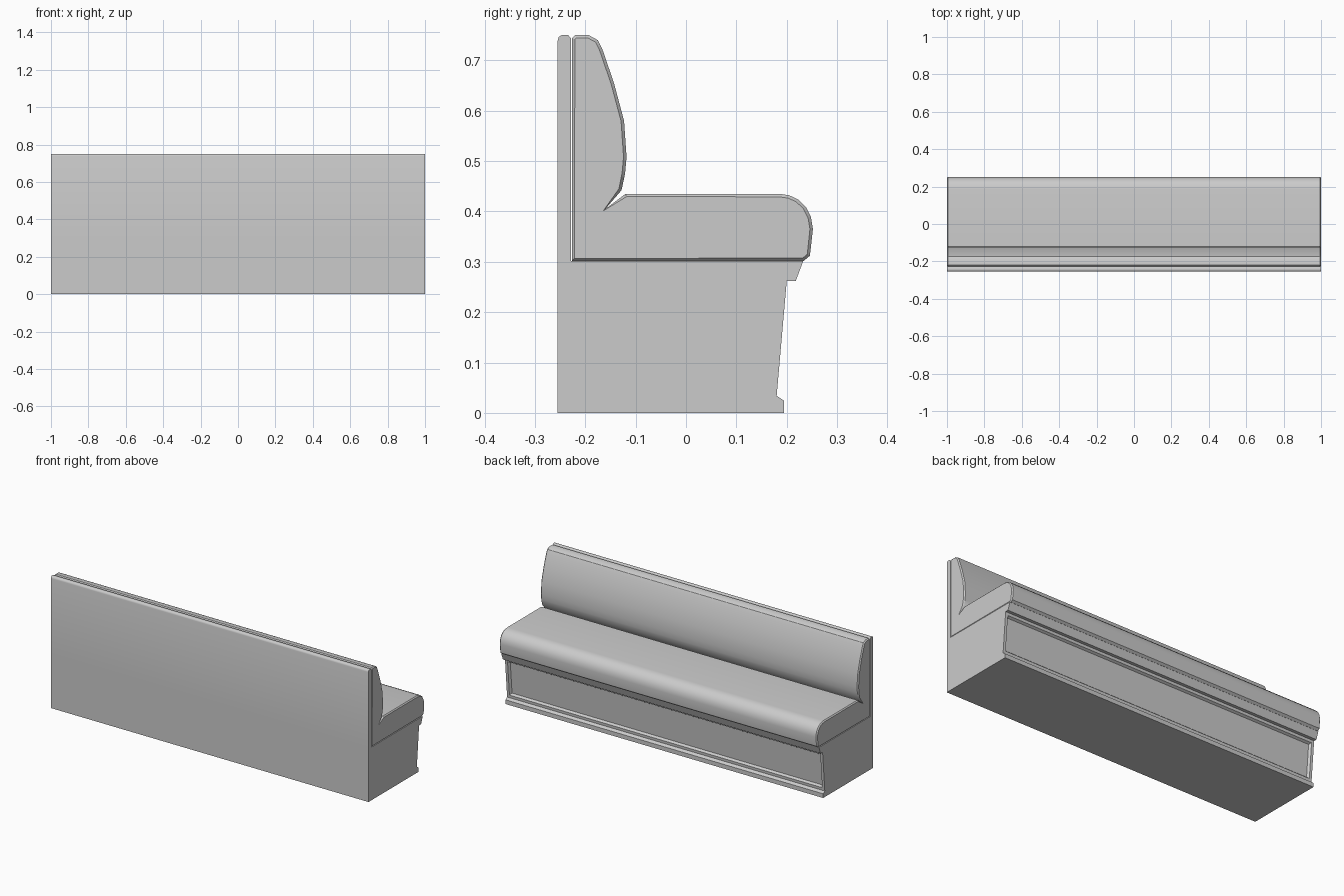
import bpy, bmesh, math

cube = bpy.data.objects.get("Cube")
if cube:
    bpy.data.objects.remove(cube, do_unlink=True)

grey = bpy.data.materials.new("plain_grey")
grey.use_nodes = True
grey.diffuse_color = (0.6, 0.6, 0.6, 1)
grey.node_tree.nodes["Principled BSDF"].inputs["Base Color"].default_value = (0.6, 0.6, 0.6, 1)


def extrude_profile(name, points, half, edit=None, smooth=30):
    """Sweep a (y, z) outline along x between -half and half."""
    bm = bmesh.new()
    left = [bm.verts.new((half, y, z)) for y, z in points]
    right = [bm.verts.new((-half, y, z)) for y, z in points]
    n = len(points)
    caps = [bm.faces.new(left), bm.faces.new(right[::-1])]
    for i in range(n):
        j = (i + 1) % n
        bm.faces.new((left[i], right[i], right[j], left[j]))
    bmesh.ops.recalc_face_normals(bm, faces=bm.faces)
    if edit:
        edit(bm, caps)
    mesh = bpy.data.meshes.new(name)
    bm.to_mesh(mesh)
    bm.free()
    obj = bpy.data.objects.new(name, mesh)
    bpy.context.collection.objects.link(obj)
    mesh.materials.append(grey)
    bpy.ops.object.select_all(action='DESELECT')
    obj.select_set(True)
    bpy.context.view_layer.objects.active = obj
    bpy.ops.object.shade_smooth_by_angle(angle=math.radians(smooth))
    return obj


def recess_front(bm, caps):
    """Framed sunken panel on the large sloping front face."""
    front = [f for f in bm.faces if f.normal.y > 0.5]
    face = max(front, key=lambda f: f.calc_area())
    bmesh.ops.inset_region(bm, faces=[face], thickness=0.022)
    bmesh.ops.inset_region(bm, faces=[face], thickness=0.012, depth=-0.012)


def soften_ends(bm, caps):
    """Narrow sloping rim round both cushion ends."""
    for cap in caps:
        side = 1 if cap.calc_center_median().x > 0 else -1
        bmesh.ops.inset_region(bm, faces=[cap], thickness=0.006)
        for v in cap.verts:
            v.co.x += side * 0.006


# Plinth with toe moulding, sloping front and lip under the seat
extrude_profile("base", [
    (-0.255, 0), (0.195, 0), (0.195, 0.024), (0.18, 0.034),
    (0.2, 0.262), (0.218, 0.262), (0.233, 0.302), (-0.255, 0.302),
], 1.0, recess_front)

# Upright board behind the backrest, rounded along the top
extrude_profile("back_board", [
    (-0.255, 0.302), (-0.228, 0.302), (-0.228, 0.743), (-0.234, 0.75),
    (-0.247, 0.75), (-0.253, 0.746), (-0.255, 0.738),
], 1.0, smooth=50)

# Seat and backrest padding in one piece, with a crease between them
extrude_profile("cushion", [
    (-0.226, 0.302), (0.234, 0.302), (0.246, 0.312), (0.252, 0.365),
    (0.248, 0.389), (0.238, 0.409), (0.222, 0.424), (0.205, 0.432),
    (0.185, 0.435), (-0.12, 0.435), (-0.16, 0.405), (-0.128, 0.442),
    (-0.121, 0.475), (-0.118, 0.508), (-0.123, 0.58), (-0.143, 0.655),
    (-0.166, 0.722), (-0.175, 0.74), (-0.193, 0.75), (-0.22, 0.75),
    (-0.226, 0.744),
], 0.994, soften_ends)
